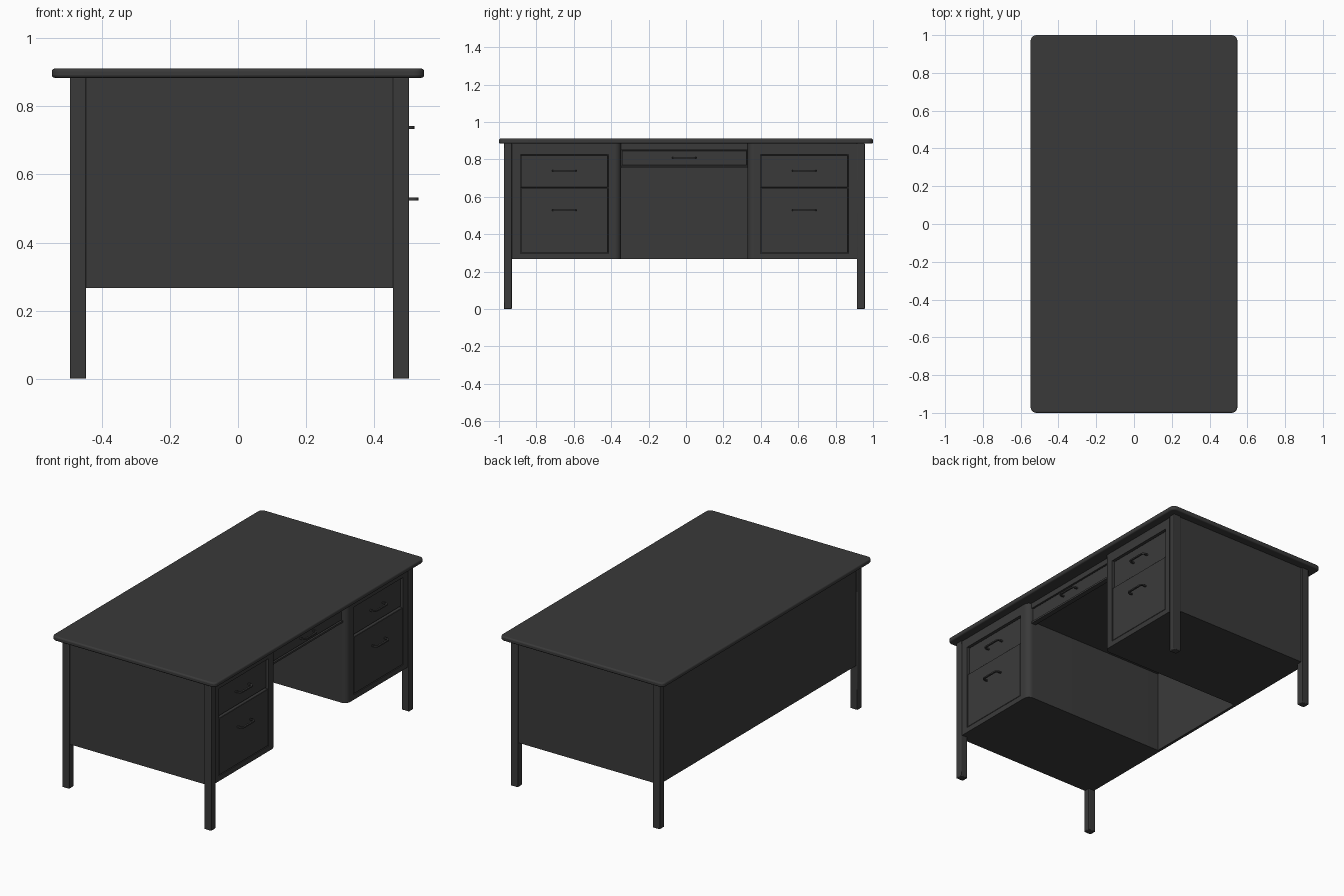
import bpy, bmesh, math

if "Cube" in bpy.data.objects:
    bpy.data.objects.remove(bpy.data.objects["Cube"])

CY = -0.009          # the frame sits slightly off the centre of the top
SIDES = ((-1, "left"), (1, "right"))

mat = bpy.data.materials.new("dark_metal")
mat.diffuse_color = (0.042, 0.042, 0.042, 1)
mat.use_nodes = True
mat.node_tree.nodes["Principled BSDF"].inputs["Base Color"].default_value = mat.diffuse_color


def prism(name, pts, z0, z1, bevel=0, segs=2, smooth=False):
    """Extrude a plan outline (x, y) from z0 to z1."""
    bm = bmesh.new()
    face = bm.faces.new([bm.verts.new((x, y, z0)) for x, y in pts])
    ext = bmesh.ops.extrude_face_region(bm, geom=[face])
    top = [v for v in ext["geom"] if isinstance(v, bmesh.types.BMVert)]
    bmesh.ops.translate(bm, vec=(0, 0, z1 - z0), verts=top)
    bmesh.ops.recalc_face_normals(bm, faces=bm.faces)
    me = bpy.data.meshes.new(name)
    bm.to_mesh(me)
    bm.free()
    me.materials.append(mat)
    ob = bpy.data.objects.new(name, me)
    bpy.context.collection.objects.link(ob)
    if bevel:
        m = ob.modifiers.new("bevel", "BEVEL")
        m.width, m.segments, m.limit_method = bevel, segs, "ANGLE"
        m.angle_limit = math.radians(50)
    if smooth:
        bpy.ops.object.select_all(action="DESELECT")
        ob.select_set(True)
        bpy.context.view_layer.objects.active = ob
        bpy.ops.object.shade_smooth_by_angle(angle=math.radians(40))
    return ob


def box(name, x0, x1, y0, y1, z0, z1, **kw):
    return prism(name, [(x0, y0), (x1, y0), (x1, y1), (x0, y1)], z0, z1, **kw)


def arc(cx, cy, r, a0, a1, n=6):
    return [(cx + r * math.cos(math.radians(a0 + (a1 - a0) * i / n)),
             cy + r * math.sin(math.radians(a0 + (a1 - a0) * i / n)))
            for i in range(n + 1)]


def handle(name, x, reach, y, z):
    """Flat bar pull bent into a U, standing out from the face at x."""
    h, t, r = 0.065, 0.010, 0.018
    xo = x + reach
    outer = ([(x - 0.004, y - h)] + arc(xo - r, y - h + r, r, -90, 0, 4)
             + arc(xo - r, y + h - r, r, 0, 90, 4) + [(x - 0.004, y + h)])
    q = r - t
    inner = ([(x - 0.004, y + h - t)] + arc(xo - r, y + h - r, q, 90, 0, 4)
             + arc(xo - r, y - h + r, q, 0, -90, 4) + [(x - 0.004, y - h + t)])
    prism(name, outer + inner, z - 0.004, z + 0.004, smooth=True)


# Table top with rounded corners and a rounded edge
R = 0.03
outline = (arc(0.547 - R, 1 - R, R, 0, 90) + arc(R - 0.547, 1 - R, R, 90, 180)
           + arc(R - 0.547, R - 1, R, 180, 270) + arc(0.547 - R, R - 1, R, 270, 360))
prism("table_top", outline, 0.884, 0.911, bevel=0.008, segs=3, smooth=True)

for s, side in SIDES:
    Y = lambda v: CY + s * v

    # Legs
    for x0, x1, end in ((-0.494, -0.446, "back"), (0.455, 0.503, "front")):
        box(f"{side}_{end}_leg", x0, x1, *sorted((Y(0.922), Y(0.965))),
            0, 0.886, bevel=0.004, segs=2, smooth=True)

    # Pedestal with a rounded inner front corner
    r = 0.035
    plan = ([(-0.485, 0.957), (-0.485, 0.3375)]
            + arc(0.495 - r, 0.3375 + r, r, -90, 0, 8) + [(0.495, 0.957)])
    pedestal = prism(f"{side}_pedestal", [(x, Y(y)) for x, y in plan],
                     0.267, 0.886, smooth=True)

    # Opening for the drawers
    cutter = box(f"{side}_drawer_opening", 0.465, 0.55,
                 *sorted((Y(0.406), Y(0.877))), 0.298, 0.826)
    cutter.hide_render = True
    cutter.display_type = "WIRE"
    cut = pedestal.modifiers.new("drawer_opening", "BOOLEAN")
    cut.operation, cut.object, cut.solver = "DIFFERENCE", cutter, "EXACT"

    # Drawer fronts and pulls
    for label, z0, z1, zh, face in (("upper", 0.650, 0.823, 0.738, 0.482),
                                    ("lower", 0.301, 0.645, 0.528, 0.494)):
        box(f"{side}_{label}_drawer", 0.46, face,
            *sorted((Y(0.409), Y(0.874))), z0, z1, bevel=0.002, segs=1)
        handle(f"{side}_{label}_handle", face, 0.037, Y(0.6415), zh)

# Kneehole: back panel, ceiling, top rail, lip and centre drawer
k0, k1 = CY - 0.34, CY + 0.34
box("back_panel", -0.485, -0.468, k0, k1, 0.267, 0.886)
box("kneehole_ceiling", -0.47, 0.45, k0, k1, 0.767, 0.886)
box("kneehole_rail", 0.44, 0.470, k0, k1, 0.851, 0.886)
box("kneehole_lip", 0.44, 0.470, k0, k1, 0.753, 0.764)
box("centre_drawer", 0.44, 0.464, k0 + 0.006, k1 - 0.006, 0.767, 0.848,
    bevel=0.002, segs=1)
handle("centre_handle", 0.464, 0.035, CY, 0.809)
